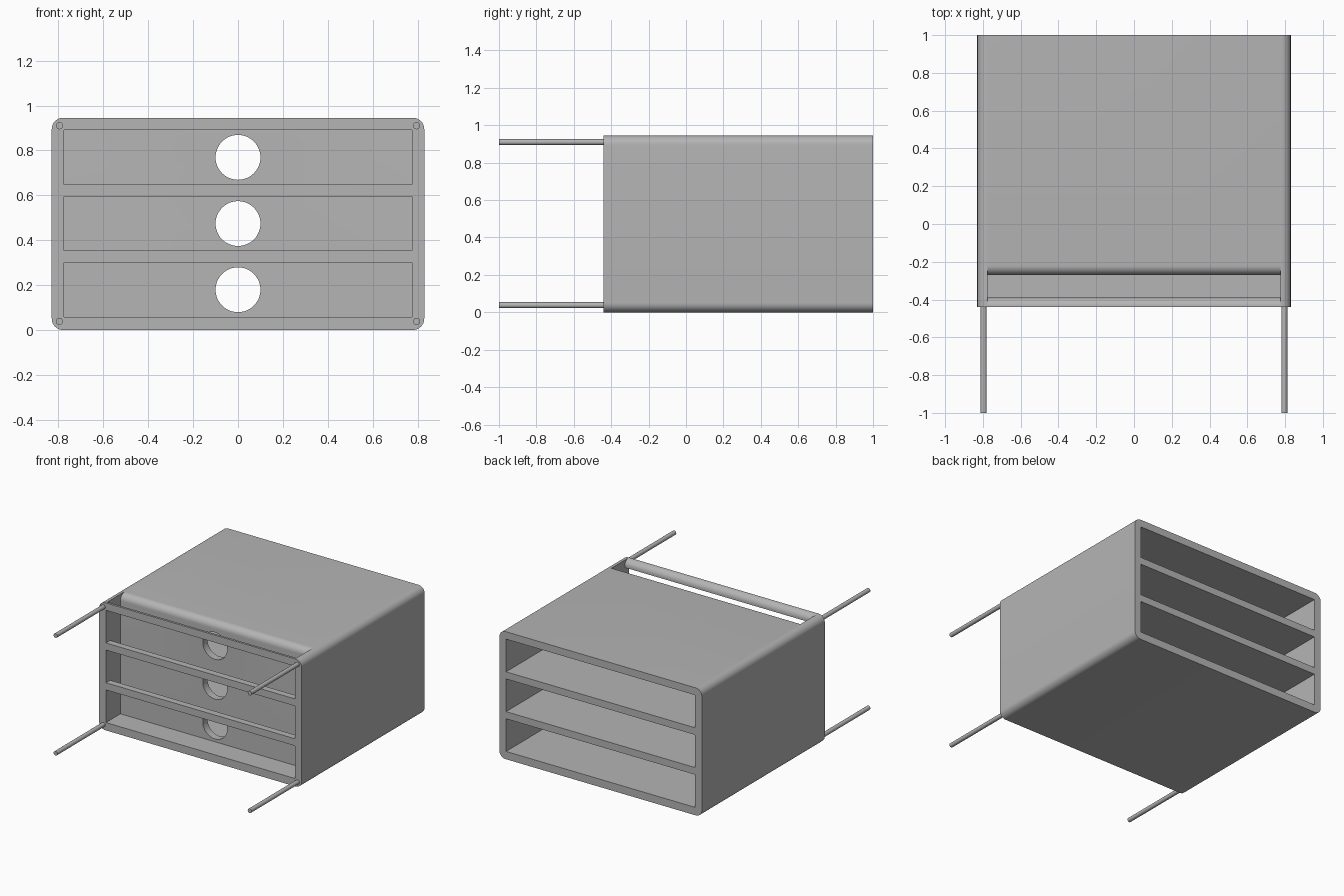
import bpy
import bmesh
from math import sin, cos, pi, radians
from mathutils import Vector

cube = bpy.data.objects.get("Cube")
if cube:
    bpy.data.objects.remove(cube, do_unlink=True)

# Main sizes
HALF_W, HEIGHT, WALL = 0.83, 0.945, 0.055
FRONT, BACK, TIP = -0.44, 1.0, -1.0
BAR_BACK, PANEL_FRONT, PANEL_BACK = -0.39, -0.27, -0.215
INNER = HALF_W - WALL
BAY_BOTTOMS = (0.058, 0.353, 0.648)
BAY_H = 0.242

grey = bpy.data.materials.new("plain grey")
grey.use_nodes = True
colour = (0.46, 0.46, 0.46, 1)
grey.diffuse_color = colour
grey.node_tree.nodes["Principled BSDF"].inputs["Base Color"].default_value = colour


def arc(u, v, r, start, end, steps=10):
    """Points on an arc, angles in degrees."""
    angles = [radians(start + (end - start) * i / steps) for i in range(steps + 1)]
    return [(u + r * cos(a), v + r * sin(a)) for a in angles]


def extrude(name, points, axis, start, end):
    """Solid made from a profile swept along x (profile y,z) or y (profile x,z)."""
    bm = bmesh.new()
    place = (lambda u, v: (start, u, v)) if axis == "x" else (lambda u, v: (u, start, v))
    face = bm.faces.new([bm.verts.new(place(u, v)) for u, v in points])
    swept = bmesh.ops.extrude_face_region(bm, geom=[face])["geom"]
    shift = Vector((1, 0, 0) if axis == "x" else (0, 1, 0)) * (end - start)
    bmesh.ops.translate(bm, vec=shift, verts=[g for g in swept if isinstance(g, bmesh.types.BMVert)])
    bmesh.ops.recalc_face_normals(bm, faces=bm.faces)
    mesh = bpy.data.meshes.new(name)
    bm.to_mesh(mesh)
    bm.free()
    mesh.materials.append(grey)
    obj = bpy.data.objects.new(name, mesh)
    bpy.context.collection.objects.link(obj)
    return obj


def select(obj):
    bpy.ops.object.select_all(action="DESELECT")
    obj.select_set(True)
    bpy.context.view_layer.objects.active = obj


def cut(obj, cutter):
    """Subtract a cutter and throw it away."""
    cutter.hide_render = True
    mod = obj.modifiers.new("cut", "BOOLEAN")
    mod.operation, mod.solver, mod.object = "DIFFERENCE", "EXACT", cutter
    select(obj)
    bpy.ops.object.modifier_apply(modifier=mod.name)
    bpy.data.objects.remove(cutter, do_unlink=True)


def smooth(obj):
    select(obj)
    bpy.ops.object.shade_smooth_by_angle(angle=radians(30))


# Casing: rounded block
R = 0.05
X, Z = HALF_W - R, HEIGHT - R
outline = arc(X, Z, R, 0, 90) + arc(-X, Z, R, 90, 180) + arc(-X, R, R, 180, 270) + arc(X, R, R, 270, 360)
casing = extrude("casing", outline, "y", FRONT, BACK)

# Front cavity, open at the top, with a rolled panel edge and a rounded front bar
r = 0.045
slot = [(BAR_BACK, BAY_BOTTOMS[0]), (PANEL_FRONT, BAY_BOTTOMS[0])]
slot += arc(PANEL_FRONT + R, HEIGHT - R, R, 180, 90)
slot += [(PANEL_FRONT + R, HEIGHT + R), (BAR_BACK - r, HEIGHT + R)]
slot += arc(BAR_BACK - r, HEIGHT - r, r, 90, 0)
cut(casing, extrude("slot_cutter", slot, "x", -INNER, INNER))

# Three bays: front window, finger hole through the panel, open back compartment
for low in BAY_BOTTOMS:
    high = low + BAY_H
    bay = [(-INNER, low), (INNER, low), (INNER, high), (-INNER, high)]
    cut(casing, extrude("window_cutter", bay, "y", FRONT - 0.1, BAR_BACK + 0.05))
    cut(casing, extrude("compartment_cutter", bay, "y", PANEL_BACK, BACK + 0.1))
    hole = arc(0, low + BAY_H / 2, 0.1, 0, 360, 48)[:-1]
    cut(casing, extrude("hole_cutter", hole, "y", PANEL_FRONT - 0.05, PANEL_BACK + 0.05))
smooth(casing)

# Rods standing out of the front corners
for side, sx in (("left", 1), ("right", -1)):
    for level, z in (("lower", 0.038), ("upper", HEIGHT - 0.035)):
        circle = arc(sx * 0.796, z, 0.016, 0, 360, 24)[:-1]
        smooth(extrude(f"{level}_{side}_rod", circle, "y", TIP, FRONT))
